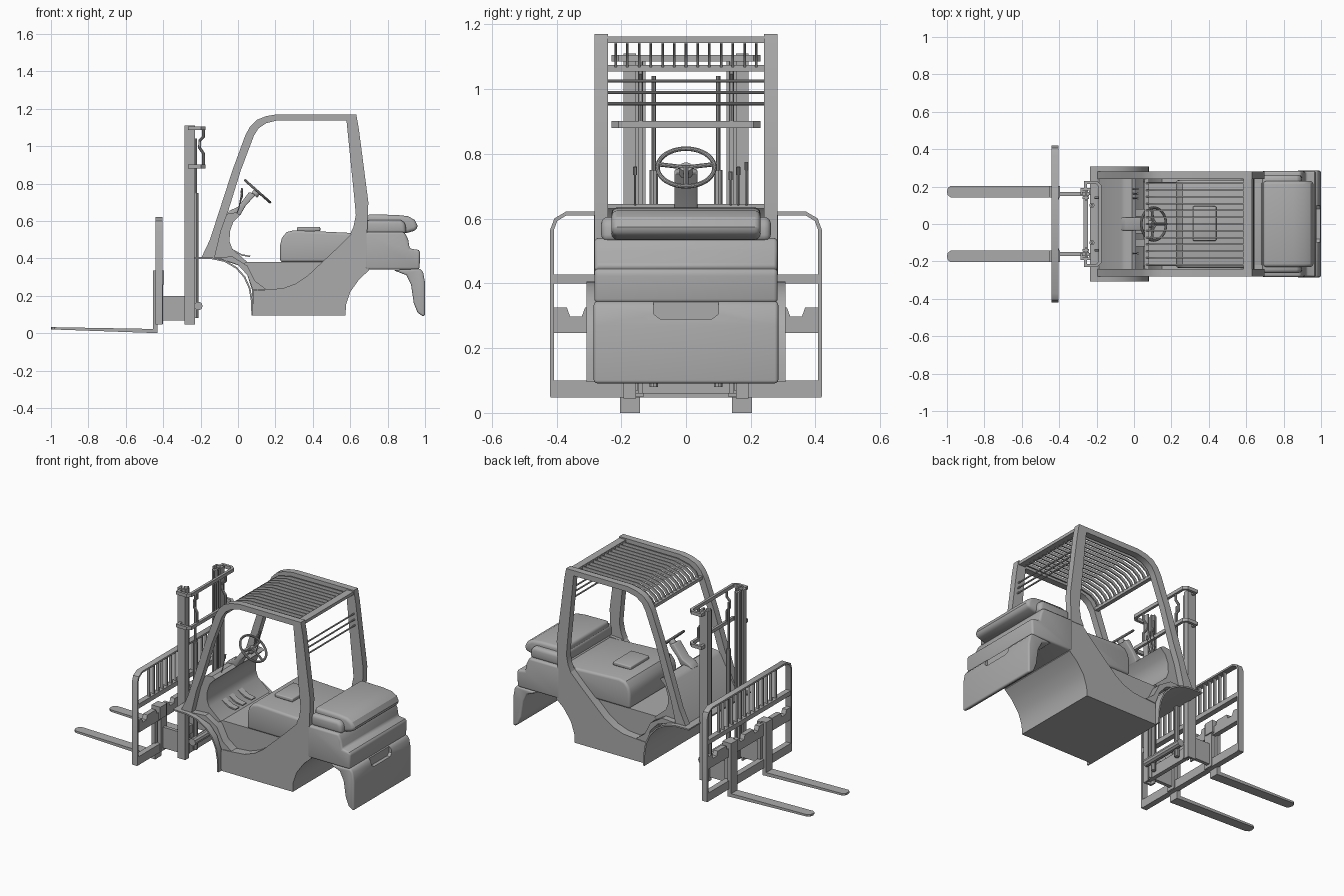
import bpy, bmesh, math
from mathutils import Vector

if "Cube" in bpy.data.objects:
    bpy.data.objects.remove(bpy.data.objects["Cube"])

grey = bpy.data.materials.new("plain grey")
grey.diffuse_color = (0.41, 0.41, 0.41, 1)
grey.use_nodes = True
grey.node_tree.nodes["Principled BSDF"].inputs["Base Color"].default_value = grey.diffuse_color
PLACE = {'y': lambda a, b, c: (a, c, b), 'x': lambda a, b, c: (c, a, b), 'z': lambda a, b, c: (a, b, c)}


def prism(name, pts, lo, hi, axis='y', mirror=False, bevel=0, seg=3):
    """Extrude a flat outline along an axis, optionally bevelled and mirrored across y."""
    bm = bmesh.new()
    f = PLACE[axis]
    rings = [[bm.verts.new(f(a, b, c)) for a, b in pts] for c in (lo, hi)]
    bm.faces.new(rings[0])
    bm.faces.new(rings[1][::-1])
    n = len(pts)
    for i in range(n):
        j = (i + 1) % n
        bm.faces.new((rings[0][i], rings[0][j], rings[1][j], rings[1][i]))
    bmesh.ops.recalc_face_normals(bm, faces=bm.faces)
    me = bpy.data.meshes.new(name)
    bm.to_mesh(me)
    bm.free()
    me.materials.append(grey)
    ob = bpy.data.objects.new(name, me)
    bpy.context.collection.objects.link(ob)
    if bevel:
        m = ob.modifiers.new("bevel", 'BEVEL')
        m.width, m.segments, m.limit_method, m.angle_limit = bevel, seg, 'ANGLE', math.radians(45)
    if mirror:
        m = ob.modifiers.new("mirror", 'MIRROR')
        m.use_axis = (False, True, False)
    return ob


def box(name, x, y, z, **kw):
    return prism(name, [(x[0], z[0]), (x[1], z[0]), (x[1], z[1]), (x[0], z[1])], y[0], y[1], **kw)


def strip(name, path, t, lo, hi, **kw):
    """Bent flat bar: a path thickened by t in its own plane."""
    p = [Vector(q) for q in path]
    left, right = [], []
    for i, q in enumerate(p):
        d1 = (q - p[max(i - 1, 0)]).normalized() if i else (p[1] - q).normalized()
        d2 = (p[i + 1] - q).normalized() if i < len(p) - 1 else d1
        n1, n2 = Vector((-d1.y, d1.x)), Vector((-d2.y, d2.x))
        m = (n1 + n2).normalized()
        o = m * (t / 2 / max(m.dot(n1), 0.4))
        left.append(tuple(q + o))
        right.append(tuple(q - o))
    return prism(name, left + right[::-1], lo, hi, **kw)


def tube(name, pts, r, mirror=False):
    cu = bpy.data.curves.new(name, 'CURVE')
    cu.dimensions, cu.bevel_depth, cu.bevel_resolution, cu.use_fill_caps = '3D', r, 3, True
    s = cu.splines.new('POLY')
    s.points.add(len(pts) - 1)
    for q, c in zip(s.points, pts):
        q.co = (*c, 1)
    cu.materials.append(grey)
    ob = bpy.data.objects.new(name, cu)
    bpy.context.collection.objects.link(ob)
    if mirror:
        m = ob.modifiers.new("mirror", 'MIRROR')
        m.use_axis = (False, True, False)


# chassis: central core, swept side panels with step, front fender sheet
arch = [(.575, .095), (.577, .15), (.6, .22), (.65, .29), (.7, .335)]
prism("chassis_core", [(.08, .095)] + arch + [(.7, .53), (.5, .5), (.45, .38), (.01, .38), (.05, .31), (.075, .23)],
      -.225, .225)
prism("side_panel", [(.08, .095)] + arch + [(.69, .54), (.61, .535), (.53, .455), (.45, .38), (.37, .305),
      (.31, .265), (.24, .24), (.16, .233), (.08, .228)], .22, .28, mirror=True)
fender = [(-.235, .402), (-.14, .4), (-.07, .385), (-.01, .35), (.035, .3), (.062, .24), (.074, .17), (.076, .095)]
strip("front_fender", fender, .009, -.308, .308)
prism("footwell_side", [(-.2, .4), (-.1, .4), (0, .365), (.05, .31), (.08, .23), (.15, .235), (.09, .28),
      (.05, .36), (-.03, .41)], .22, .28, mirror=True)

# engine cover under the seat, with its mounting plate
prism("engine_cover", [(.225, .38), (.225, .47), (.235, .51), (.26, .54), (.3, .55), (.62, .535), (.69, .535), (.69, .38)],
      -.235, .235, bevel=.015)
box("seat_plate", (.315, .44), (-.09, .095), (.545, .568), bevel=.006)

# rear body, deck and padded hood
prism("rear_body", [(.68, .34), (.97, .34), (.975, .435), (.965, .445), (.918, .452), (.91, .5), (.89, .54), (.68, .54)],
      -.283, .283, bevel=.012)
prism("rear_deck", [(.685, .53), (.9, .53), (.895, .59), (.87, .605), (.685, .605)], -.262, .262, bevel=.02)
prism("hood_lid", [(.69, .54), (.9, .535), (.955, .55), (.96, .575), (.945, .605), (.91, .625), (.85, .632), (.69, .635)],
      -.23, .23, bevel=.018)

# counterweight skirt behind the rear wheels, with plate recess
skirt = prism("counterweight_skirt", [(.83, .337), (.9, .31), (.925, .26), (.94, .16), (.96, .11), (.985, .092),
              (1, .09), (1, .27), (.99, .325), (.975, .345)], -.285, .285, bevel=.025, seg=4)
cut = prism("plate_cutter", [(-.1, .4), (-.1, .305), (-.08, .29), (.08, .29), (.1, .305), (.1, .4)], .975, 1.1, axis='x')
cut.hide_render = True
m = skirt.modifiers.new("recess", 'BOOLEAN')
m.operation, m.object = 'DIFFERENCE', cut

# overhead guard: side frames, roof slats, cross bars
prism("guard_side_frame", [(-.195, .405), (-.15, .5), (-.03, .87), (.04, 1.06), (.065, 1.105), (.1, 1.14), (.15, 1.16),
      (.21, 1.17), (.632, 1.17), (.645, 1.1), (.697, .7), (.69, .53), (.6, .53), (.618, .57), (.63, .63), (.622, .72),
      (.58, 1.137), (.21, 1.137), (.15, 1.122), (.11, 1.095), (.085, 1.055), (.015, .87), (-.05, .66), (-.09, .55),
      (-.125, .405)], .241, .282, mirror=True)
for i in range(13):
    y = (i - 6) * .0362
    strip("roof_slat", [(.066, 1.06), (.09, 1.1), (.13, 1.128), (.21, 1.146), (.6, 1.148)], .018, y - .004, y + .004)
box("roof_rear_bar", (.585, .63), (-.245, .245), (1.143, 1.162))
box("roof_front_bar", (.055, .08), (-.245, .245), (1.055, 1.075))
for z in (.955, .99, 1.025):
    tube("rear_guard_bar", [(.64 - (z - .955) * .1, -.245, z), (.64 - (z - .955) * .1, .245, z)], .005)

# dashboard cowl with toe board
prism("dash_cowl", [(-.19, .4), (-.07, .625), (-.05, .64), (-.01, .645), (.012, .632), (-.025, .595), (-.043, .545),
      (-.045, .49), (-.03, .45), (.05, .38), (.01, .36), (-.08, .39)], -.242, .242)
for y in (-.1, -.03, .06):
    strip("pedal", [(-.03, .445), (.02, .418), (.065, .41)], .008, y - .02, y + .02)

# steering column, wheel and levers
prism("steering_column", [(-.07, .63), (-.045, .655), (0, .675), (.06, .755), (.095, .74), (.04, .68), (.012, .63)],
      -.035, .035, bevel=.006)
TILT = math.atan2(.66, .75)
hub = Vector((.105, 0, .758))
bpy.ops.mesh.primitive_torus_add(location=hub, rotation=(0, TILT, 0), major_radius=.088, minor_radius=.007,
                                 major_segments=40, minor_segments=10)
bpy.context.object.name = "steering_wheel_rim"
bpy.context.object.data.materials.append(grey)
bpy.ops.mesh.primitive_cylinder_add(location=hub - Vector((.008, 0, .009)), rotation=(0, TILT, 0), radius=.02, depth=.03)
bpy.context.object.name = "steering_wheel_hub"
bpy.context.object.data.materials.append(grey)
for a in (0, 100, 260):
    c, s = math.cos(math.radians(a)) * .086, math.sin(math.radians(a)) * .086
    tube("wheel_spoke", [hub, hub + Vector((c * math.cos(TILT), s, -c * math.sin(TILT)))], .007)
for y, z in ((-.157, .76), (.138, .745), (.162, .76), (.187, .775)):
    tube("control_lever", [(-.01, y, .63), (.005, y, .67), (.02, y, z - .02)], .003)
    tube("lever_knob", [(.019, y, z - .025), (.022, y, z)], .006)

# mast: outer channels, inner rails, lift cylinders
Z = (.045, 1.11)
box("mast_web", (-.285, -.23), (.18, .193), Z, mirror=True)
for x in (-.285, -.24):
    box("mast_flange", (x, x + .01), (.155, .185), Z, mirror=True)
box("inner_rail_web", (-.275, -.24), (.135, .148), (.06, 1.1), mirror=True)
box("inner_rail_flange", (-.262, -.252), (.125, .175), (.06, 1.1), mirror=True)
tube("lift_cylinder", [(-.225, .1, .08), (-.225, .1, .75)], .014, mirror=True)
tube("lift_rod", [(-.225, .1, .7), (-.225, .1, 1.04)], .007, mirror=True)
for z in (.88, 1.085):
    strip("mast_cross_bar", [(-.26, -.19), (-.26, -.222), (-.2, -.222), (-.182, -.205), (-.182, .205), (-.2, .222),
          (-.26, .222), (-.26, .19)], .016, z, z + .021, axis='z')
tube("mast_hose", [(-.184, .14, .89), (-.184, .14, .96), (-.205, .14, .99), (-.205, .14, 1.03), (-.184, .14, 1.05),
     (-.184, .14, 1.09)], .008, mirror=True)
tube("mast_axle", [(-.212, -.15, .145), (-.212, .15, .145)], .023)
box("mast_lower_tie", (-.27, -.245), (-.185, .185), (.06, .13))

# carriage: side arms, lower and notched upper bars, uprights
box("carriage_arm", (-.405, -.24), (.15, .172), (.068, .198), mirror=True)
box("carriage_lower_bar", (-.44, -.405), (-.418, .418), (.047, .1))
top = []
for y in (-.34, -.2, -.07, .07, .2, .34):
    top += [(y - .028, .325), (y - .018, .298), (y + .018, .298), (y + .028, .325)]
prism("carriage_upper_bar", [(-.395, .247)] + [(-.395, .325)] + top + [(.395, .325), (.395, .247)], -.438, -.408, axis='x')
box("carriage_upright", (-.425, -.4), (.13, .19), (.05, .335), mirror=True)
box("carriage_side_plate", (-.438, -.41), (.395, .418), (.247, .325), mirror=True)

# load backrest: rounded hoop, mid rail and bars
strip("backrest_hoop", [(-.414, .05), (-.414, .565), (-.402, .597), (-.37, .616), (.37, .616), (.402, .597),
      (.414, .565), (.414, .05)], .011, -.44, -.403, axis='x')
box("backrest_mid_rail", (-.438, -.405), (-.416, .416), (.4, .428))
for i in range(14):
    y = (i - 6.5) * .043
    box("backrest_bar", (-.43, -.412), (y - .004, y + .004), (.41, .614))

# forks: tapered blades with rounded tips, and hooked shanks
blade = prism("fork_blade", [(-.43, .142), (-.43, .204), (-.98, .204), (-.995, .193), (-1, .173), (-.995, .153),
              (-.98, .142)], 0, .03, axis='z', mirror=True)
for v in blade.data.vertices:
    k = (-.43 - v.co.x) / .57
    v.co.z = .022 + .01 * k if v.co.z > .01 else .02 * k
prism("fork_shank", [(-.43, 0), (-.43, .25), (-.395, .26), (-.395, .335), (-.455, .335), (-.455, .012), (-.445, 0)],
      .142, .204, mirror=True)

# bake modifiers, then smooth by angle
bpy.ops.object.select_all(action='SELECT')
bpy.context.view_layer.objects.active = skirt
bpy.ops.object.convert(target='MESH')
bpy.data.objects.remove(cut)
bpy.ops.object.shade_smooth_by_angle(angle=math.radians(32))
